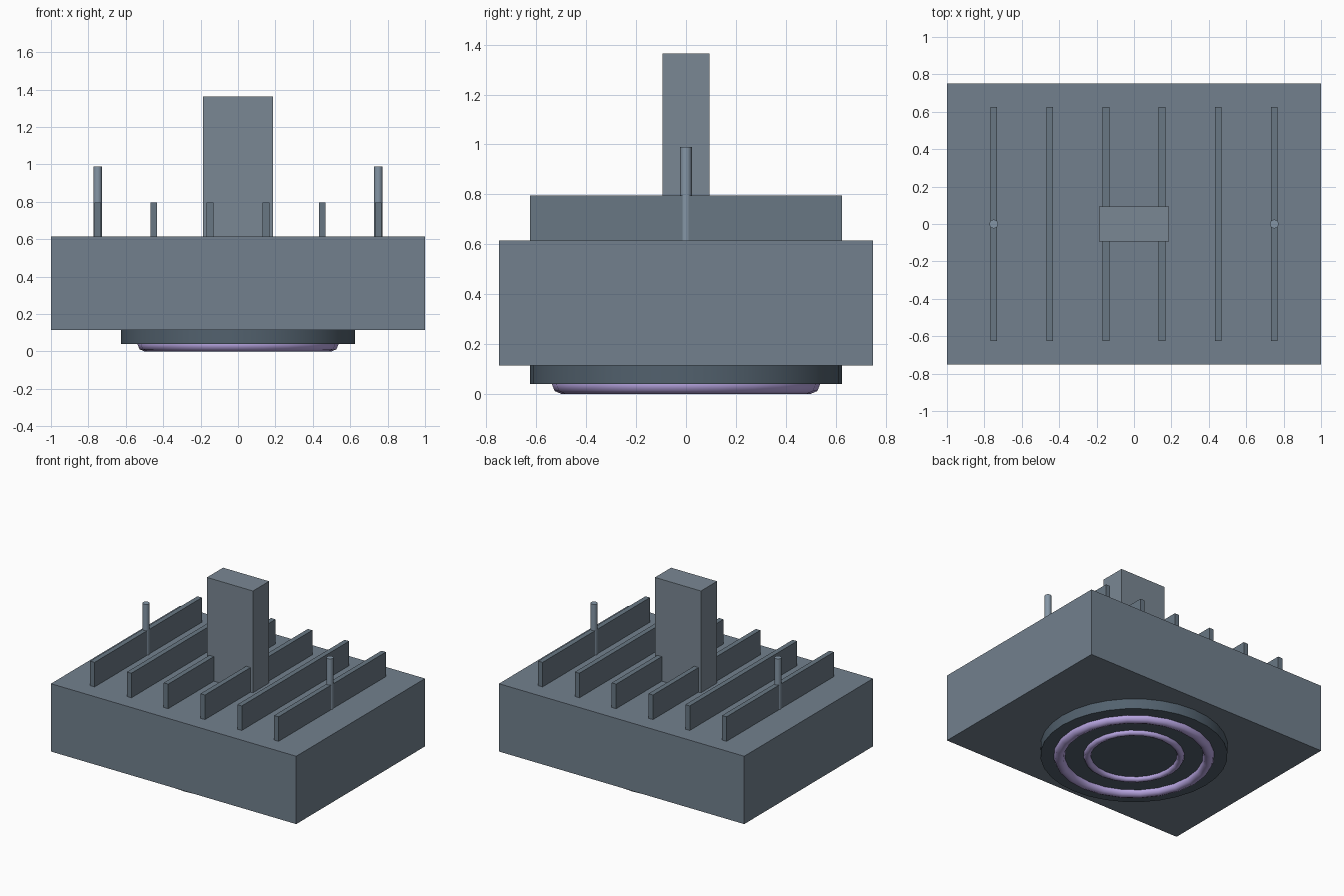
import bpy, bmesh, math

if "Cube" in bpy.data.objects:
    bpy.data.objects.remove(bpy.data.objects["Cube"])


def paint(name, r, g, b):
    mat = bpy.data.materials.new(name)
    mat.diffuse_color = (r, g, b, 1)
    mat.use_nodes = True
    mat.node_tree.nodes["Principled BSDF"].inputs["Base Color"].default_value = mat.diffuse_color
    return mat


slate = paint("slate", 0.168, 0.217, 0.270)
dark_slate = paint("dark_slate", 0.085, 0.120, 0.155)
pale_slate = paint("pale_slate", 0.235, 0.305, 0.380)
tower_slate = paint("tower_slate", 0.195, 0.245, 0.295)
fin_slate = paint("fin_slate", 0.140, 0.185, 0.230)
violet = paint("violet", 0.48, 0.38, 0.76)

BASE, TOP = 0.114, 0.614   # underside and deck of the main block


def finish(name, mat, smooth=False):
    ob = bpy.context.object
    ob.name = name
    ob.data.materials.append(mat)
    if smooth:
        bpy.ops.object.shade_smooth_by_angle(angle=math.radians(50))


def box(name, mat, x, z0, z1, sx, sy):
    bpy.ops.mesh.primitive_cube_add(size=1, location=(x, 0, (z0 + z1) / 2))
    bpy.context.object.scale = (sx, sy, z1 - z0)
    bpy.ops.object.transform_apply(location=False, rotation=False, scale=True)
    finish(name, mat)


def cylinder(name, mat, x, z0, z1, r, sides):
    bpy.ops.mesh.primitive_cylinder_add(vertices=sides, radius=r, depth=z1 - z0,
                                        location=(x, 0, (z0 + z1) / 2))
    finish(name, mat, True)


def ring(name, major, minor, z):
    bpy.ops.mesh.primitive_torus_add(major_radius=major, minor_radius=minor,
                                     major_segments=24, minor_segments=8,
                                     location=(0, 0, z))
    finish(name, violet, True)


# main block and central tower
box("main_block", slate, 0, BASE, TOP, 2, 1.5)
box("tower", tower_slate, 0, TOP, 1.364, 0.375, 0.1875)

# row of cooling fins across the deck
for i in range(6):
    box(f"fin_{i + 1}", fin_slate, -0.75 + 0.3 * i, TOP, 0.795, 0.0365, 1.25)

# thin antenna on each outer fin
for side, x in (("left", -0.75), ("right", 0.75)):
    cylinder(f"antenna_{side}", pale_slate, x, TOP, 0.989, 0.0235, 12)

# round emitter plate underneath with two rings
cylinder("emitter_plate", dark_slate, 0, 0.039, BASE, 0.625, 32)
ring("outer_ring", 0.5, 0.0375, 0.0375)
ring("inner_ring", 0.3125, 0.025, 0.0375)
